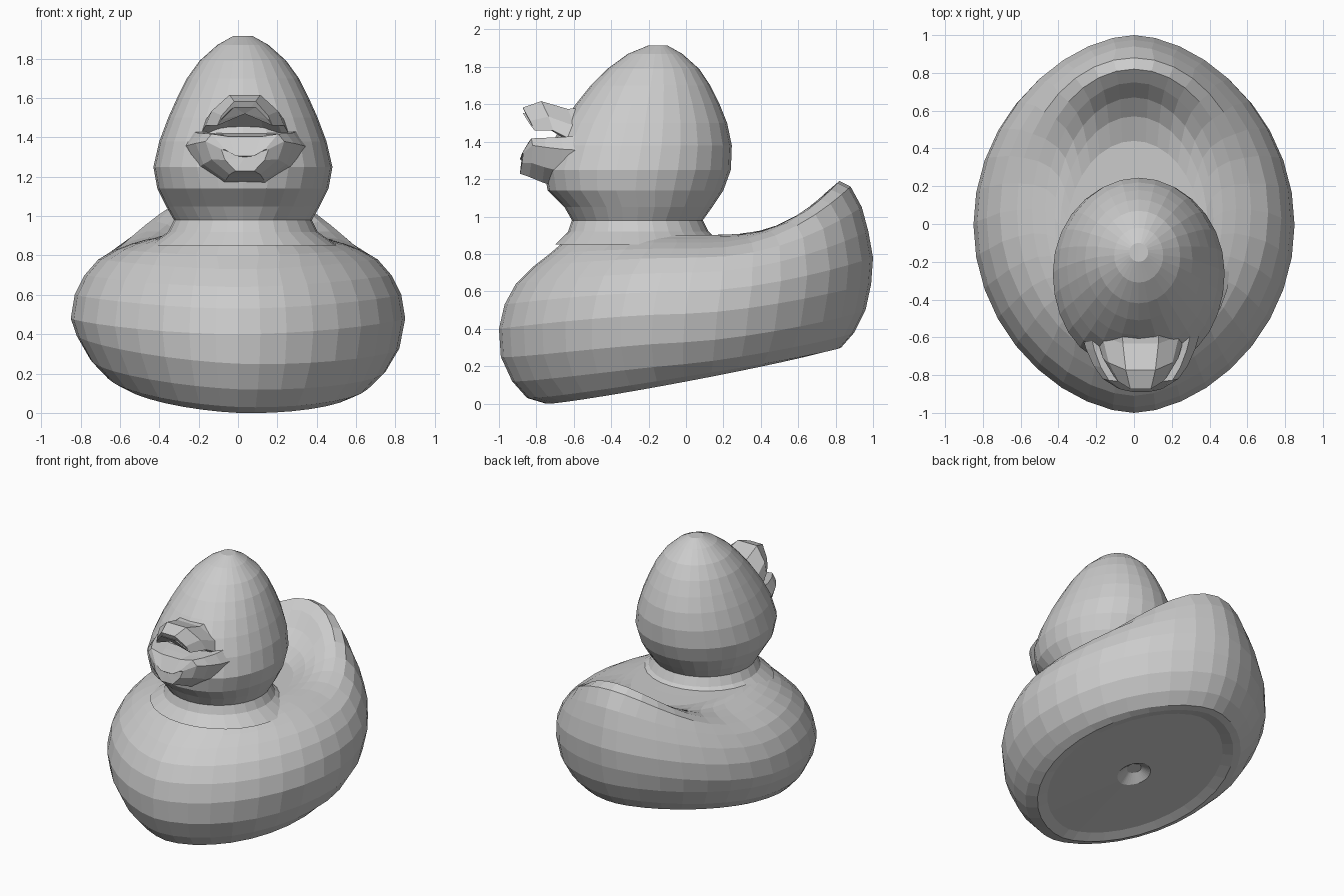
import bpy, bmesh, math
from mathutils import Vector

if "Cube" in bpy.data.objects:
    bpy.data.objects.remove(bpy.data.objects["Cube"])

mat = bpy.data.materials.new("plain grey")
mat.use_nodes = True
GREY = (0.6, 0.6, 0.6, 1)
mat.diffuse_color = GREY
mat.node_tree.nodes["Principled BSDF"].inputs["Base Color"].default_value = GREY


def loft(name, rings):
    """Skin a stack of closed rings and cap both ends."""
    bm = bmesh.new()
    loops = [[bm.verts.new(p) for p in ring] for ring in rings]
    n = len(loops[0])
    for a, b in zip(loops, loops[1:]):
        for i in range(n):
            j = (i + 1) % n
            bm.faces.new((a[i], a[j], b[j], b[i]))
    for loop in (loops[0], loops[-1]):
        mid = sum((v.co for v in loop), Vector()) / n
        c = bm.verts.new(mid)
        for i in range(n):
            bm.faces.new((loop[i], loop[(i + 1) % n], c))
    bmesh.ops.recalc_face_normals(bm, faces=bm.faces)
    mesh = bpy.data.meshes.new(name)
    bm.to_mesh(mesh)
    bm.free()
    mesh.materials.append(mat)
    ob = bpy.data.objects.new(name, mesh)
    bpy.context.collection.objects.link(ob)


def angles(n):
    return [2 * math.pi * i / n for i in range(n)]


def spow(v, p):
    """Power that keeps the sign, for squarer or slimmer ovals."""
    return math.copysign(abs(v) ** p, v)


def body_ring(yf, zf, yb, zb, w, zm, bend, taper, roll):
    """Egg-shaped ring through a front and a back point, bent towards the tail."""
    pts = []
    for a in angles(36):
        u, x = math.cos(a), w * spow(math.sin(a), taper)
        end = zb if u > 0 else zf
        z = zm + (end - zm) * abs(u) ** bend - roll * x
        pts.append((x, (yf + yb) / 2 + (yb - yf) / 2 * u, z))
    return pts


# Body: front y, front z, back y, back z, half width, side z
sections = [
    (-.05, .2, .05, .22, .05, .21),
    (-.12, .14, .12, .19, .11, .165),
    (-.68, .035, .7, .3, .54, .165),
    (-.75, .0, .78, .29, .61, .145),
    (-.85, .03, .83, .3, .67, .17),
    (-.93, .12, .9, .38, .75, .24),
    (-.99, .25, .96, .5, .82, .36),
    (-1, .4, .99, .64, .85, .48),
    (-.97, .53, 1, .78, .83, .6),
    (-.91, .64, .975, .92, .78, .7),
    (-.82, .73, .94, 1.05, .71, .78),
    (-.73, .8, .88, 1.16, .62, .83),
    (-.66, .86, .82, 1.19, .54, .86),
    (-.62, .9, .75, 1.13, .47, .88),
    (-.61, .92, .67, 1.03, .42, .89),
    (-.6, .92, .57, .95, .39, .9),
    (-.59, .92, .44, .9, .36, .9),
    (-.5, .92, .25, .9, .32, .9),
]
loft("body", [body_ring(*s, 1 + max(0, i - 4) * .18, 1.15 if i < 11 else 1,
                        .04 if i < 7 else 0)
              for i, s in enumerate(sections)])

# Head and neck: height, front y, back y, half width, front squareness
levels = [
    (.85, -.7, .2, .48, 1), (.92, -.63, .12, .38, 1), (.98, -.61, .09, .35, 1),
    (1.05, -.65, .14, .39, .9), (1.14, -.74, .2, .435, .85), (1.25, -.76, .24, .455, .8),
    (1.38, -.72, .245, .425, .8), (1.5, -.66, .22, .38, .85), (1.6, -.59, .18, .335, .9),
    (1.7, -.51, .13, .285, 1), (1.79, -.42, .07, .22, 1), (1.87, -.31, -.02, .13, 1),
    (1.915, -.2, -.1, .05, 1),
]
loft("head", [[(.025 + w * spow(math.sin(a), q if math.cos(a) < 0 else 1),
                (f + b) / 2 + (b - f) / 2 * math.cos(a), z)
               for a in angles(28)] for z, f, b, w, q in levels])


def beak(name, stations, droop, sweep):
    """Faceted lip along y; the corners droop (or lift) and sweep back."""
    rings = []
    for y, z, h, w in stations:
        rings.append([(.035 + w * spow(math.cos(a), .8), y + sweep * math.cos(a) ** 2,
                       z + h * spow(math.sin(a), .8) - droop * math.cos(a) ** 2)
                      for a in angles(10)])
    loft(name, rings)


# Beak: y, centre z, half height, half width
beak("upper_beak", [(-.5, 1.48, .12, .26), (-.64, 1.51, .08, .24),
                    (-.78, 1.58, .05, .2), (-.88, 1.58, .015, .14)], .12, .07)
beak("lower_beak", [(-.5, 1.27, .18, .34), (-.68, 1.28, .14, .29), (-.77, 1.29, .12, .25),
                    (-.84, 1.3, .1, .2), (-.89, 1.26, .04, .12)], -.08, .02)
